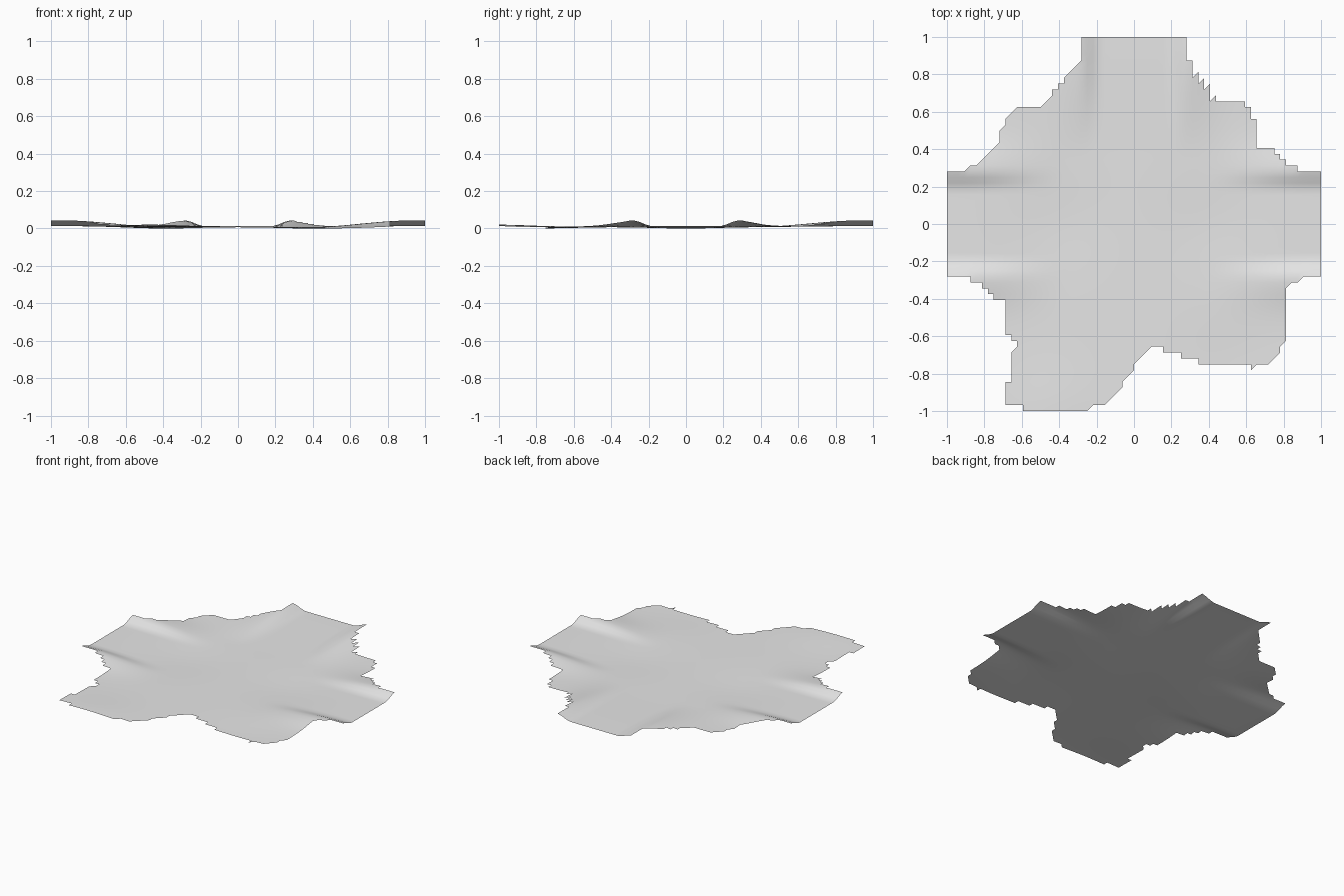
import bpy, bmesh, math

default_cube = bpy.data.objects.get("Cube")
if default_cube:
    bpy.data.objects.remove(default_cube)

CELLS = 32            # grid cells per unit
STEP = 1 / CELLS

# Ragged border of the ground sheet, in grid cells, clockwise from the back road
BORDER = [
    (-9, 32), (9, 32), (9, 28), (10, 28), (10, 26), (13, 23), (13, 22),
    (14, 21), (19, 21), (19, 20), (20, 20), (20, 18), (21, 18), (21, 13),
    (24, 13), (26, 10), (28, 10), (28, 9), (32, 9),
    (32, -9), (29, -9), (28, -10), (27, -10), (26, -11), (26, -20),
    (25, -21), (25, -22), (23, -24), (21, -24), (20, -25), (20, -24),
    (11, -24), (11, -23), (8, -23), (8, -22), (5, -22), (5, -21), (3, -21),
    (0, -24), (0, -25), (-2, -27), (-2, -28), (-5, -31), (-7, -31),
    (-8, -32), (-19, -32), (-19, -31), (-21, -31), (-22, -30), (-22, -27),
    (-21, -27), (-21, -22), (-20, -21), (-20, -20), (-21, -20), (-22, -18),
    (-22, -13), (-24, -13), (-26, -10), (-28, -10), (-28, -9), (-32, -9),
    (-32, 9), (-29, 9), (-28, 10), (-27, 10), (-23, 14), (-23, 16),
    (-22, 17), (-22, 18), (-20, 20), (-16, 20), (-10, 27), (-9, 28)]


def inside(x, y):
    """Even-odd test of a point against the border."""
    hit = False
    for (ax, ay), (bx, by) in zip(BORDER, BORDER[1:] + BORDER[:1]):
        if (ay > y) != (by > y) and x < ax + (bx - ax) * (y - ay) / (by - ay):
            hit = not hit
    return hit


def smooth(low, high, value):
    t = min(max((value - low) / (high - low), 0), 1)
    return t * t * (3 - 2 * t)


def mound(x, y, centre_x, centre_y, radius):
    return math.exp(-((x - centre_x) ** 2 + (y - centre_y) ** 2) / radius ** 2)


def road_banks(along, across):
    """Flat road with a raised bank on each side, growing toward its end."""
    side = abs(across)
    bank = smooth(0.18, 0.285, side)
    if side > 0.28:
        bank *= math.exp(-((side - 0.28) / 0.15) ** 2)
    return smooth(0.35, 0.95, along) * (0.005 + 0.031 * bank)


def height(x, y):
    z = 0.013 + road_banks(abs(x), y) + road_banks(y, x)
    # Shallow hollows on both sides of the crossing
    for side in (-1, 1):
        z -= 0.008 * mound(x, y, side * 0.4, 0, 0.25)
    # Front lobes: one lifts at its tip, the other dips
    z += 0.012 * mound(x, y, -0.45, -1, 0.25)
    z -= 0.008 * mound(x, y, 0.55, -0.75, 0.25)
    return z


# Triangulated sheet, keeping only the triangles within the border
bm = bmesh.new()
verts = {}


def vertex(i, j):
    if (i, j) not in verts:
        x, y = i * STEP, j * STEP
        verts[i, j] = bm.verts.new((x, y, height(x, y)))
    return verts[i, j]


for i in range(-CELLS, CELLS):
    for j in range(-CELLS, CELLS):
        a, b, c, d = (i, j), (i + 1, j), (i + 1, j + 1), (i, j + 1)
        for corners in ((a, b, c), (a, c, d)):
            cx = sum(p[0] for p in corners) / 3
            cy = sum(p[1] for p in corners) / 3
            if inside(cx, cy):
                bm.faces.new([vertex(*p) for p in corners])

# Rest the lowest point on the floor
lowest = min(v.co.z for v in bm.verts)
for v in bm.verts:
    v.co.z -= lowest
for f in bm.faces:
    f.smooth = True

mesh = bpy.data.meshes.new("ground_sheet")
bm.to_mesh(mesh)
bm.free()

ground = bpy.data.objects.new("ground_sheet", mesh)
bpy.context.collection.objects.link(ground)

# Single pale grey
grey = bpy.data.materials.new("pale_grey")
grey.use_nodes = True
grey.diffuse_color = (0.8, 0.8, 0.8, 1)
grey.node_tree.nodes["Principled BSDF"].inputs["Base Color"].default_value = (0.8, 0.8, 0.8, 1)
mesh.materials.append(grey)
